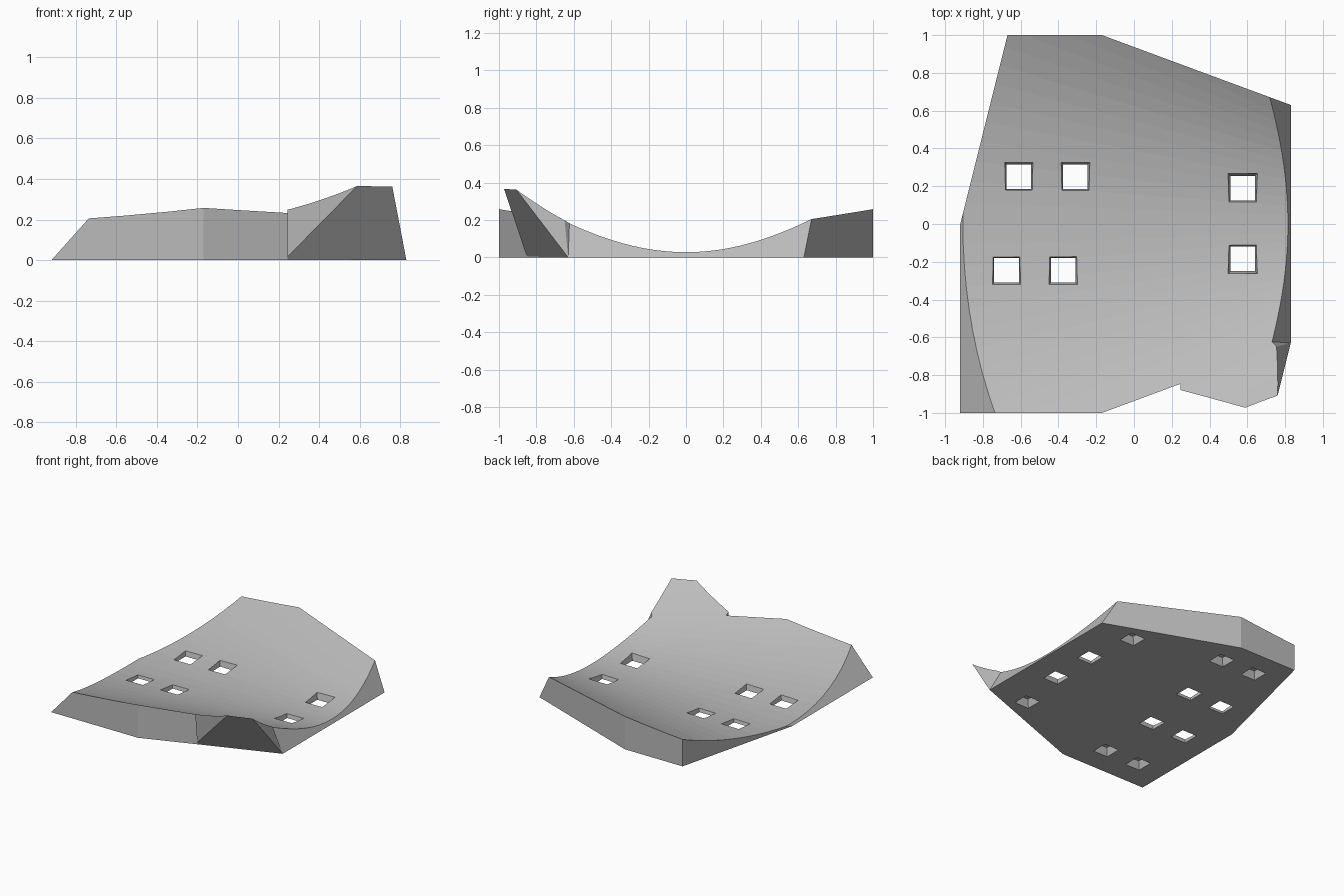
import bpy, bmesh
from mathutils import Vector

if "Cube" in bpy.data.objects:
    bpy.data.objects.remove(bpy.data.objects["Cube"])

grey = bpy.data.materials.new("plain grey")
grey.use_nodes = True
grey.diffuse_color = (0.5, 0.5, 0.5, 1)
grey.node_tree.nodes["Principled BSDF"].inputs["Base Color"].default_value = (0.5, 0.5, 0.5, 1)


def add_object(name, bm):
    bmesh.ops.recalc_face_normals(bm, faces=bm.faces)
    mesh = bpy.data.meshes.new(name)
    bm.to_mesh(mesh)
    bm.free()
    mesh.materials.append(grey)
    obj = bpy.data.objects.new(name, mesh)
    bpy.context.collection.objects.link(obj)
    return obj


def trough_block(strips=50, reach=0.5):
    """Oversized block whose top is a shallow cone, narrowing towards +x."""
    bm = bmesh.new()
    ends = []
    for x in (-1.1, 1.1):
        width = 3.9 - 1.9 * x
        ts = [reach * (2 * i / strips - 1) for i in range(strips + 1)]
        top = [bm.verts.new((x, t * width, 0.022 + 0.007 * x + t * t * width)) for t in ts]
        low = [bm.verts.new((x, s * reach * width, 0)) for s in (-1, 1)]
        bm.faces.new([low[0]] + top + [low[1]])
        ends.append((top, low))
    (a, la), (b, lb) = ends
    for i in range(strips):
        bm.faces.new((a[i], a[i + 1], b[i + 1], b[i]))
    bm.faces.new((la[0], lb[0], lb[1], la[1]))
    bm.faces.new((la[0], a[0], b[0], lb[0]))
    bm.faces.new((la[1], a[-1], b[-1], lb[1]))
    return bm


def trim(bm, points, inside):
    """Cut along the plane through three points, keeping the inside point's half."""
    p, q, r = (Vector(v) for v in points)
    normal = (q - p).cross(r - p).normalized()
    if normal.dot(Vector(inside) - p) > 0:
        normal = -normal
    cut = bmesh.ops.bisect_plane(bm, geom=bm.verts[:] + bm.edges[:] + bm.faces[:],
                                 plane_co=p, plane_no=normal, clear_outer=True)
    edges = [e for e in cut["geom_cut"] if isinstance(e, bmesh.types.BMEdge) and e.is_boundary]
    bmesh.ops.contextual_create(bm, geom=edges)


def wall(x1, y1, x2, y2):
    return (x1, y1, 0), (x2, y2, 0), (x1, y1, 1)


# Main body: block trimmed by its seven sides
bm = trough_block()
for plane in (wall(-0.92, -1, -0.17, -1), wall(-0.17, -1, 0.83, -0.63),
              wall(0.83, 0.63, -0.17, 1), wall(-0.17, 1, -0.67, 1),
              wall(-0.67, 1, -0.92, 0),
              ((-0.92, -1, 0), (-0.92, 0, 0), (-0.75, -1, 0.19)),
              ((0.83, -0.63, 0), (0.83, 0.63, 0), (0.71, 0.67, 0.22))):
    trim(bm, plane, (0, 0, 0.01))
body = add_object("body", bm)

# Raised corner: leans out over the front right edge
corner = (0.83, -0.63, 0)
tip = (0.91, -0.83, 0.335)
bend = (0.75, -0.65, 0.21)
peak = (0.58, -0.97, 0.358)
bm = trough_block()
for plane in (wall(0.245, -1, 0.245, 0), wall(0.245, -0.83, 0.74, -0.55),
              ((0.24, -0.845, 0), corner, peak),
              ((0.25, -0.86, 0.05), (0.25, -0.88, 0.25), peak),
              (corner, tip, bend),
              (corner, bend, (0.74, -0.55, 0.165))):
    trim(bm, plane, (0.58, -0.74, 0.08))
add_object("raised_corner", bm)

# Square holes: open ones flare upwards, blind pits narrow upwards
open_holes = [(0.575, 0.19), (0.575, -0.185), (-0.31, 0.25),
              (-0.61, 0.25), (-0.375, -0.245), (-0.675, -0.245)]
blind_pits = [(0.51, 0.59), (0.51, -0.59), (-0.48, 0.77),
              (-0.18, 0.77), (-0.375, -0.76), (-0.675, -0.76)]
bm = bmesh.new()
for spots, low, high, top in ((open_holes, 0.06, 0.095, 0.12), (blind_pits, 0.07, 0.045, 0.06)):
    for x, y in spots:
        rings = [[bm.verts.new((x + sx * h, y + sy * h, z))
                  for sx, sy in ((-1, -1), (1, -1), (1, 1), (-1, 1))]
                 for h, z in ((low, -0.02), (high, top))]
        for ring in rings:
            bm.faces.new(ring)
        for i in range(4):
            j = (i + 1) % 4
            bm.faces.new((rings[0][i], rings[0][j], rings[1][j], rings[1][i]))
cutter = add_object("hole_cutter", bm)
cutter.hide_render = True

cut = body.modifiers.new("holes", "BOOLEAN")
cut.operation = "DIFFERENCE"
cut.solver = "EXACT"
cut.object = cutter
bpy.context.view_layer.objects.active = body
bpy.ops.object.modifier_apply(modifier=cut.name)
bpy.data.objects.remove(cutter)
